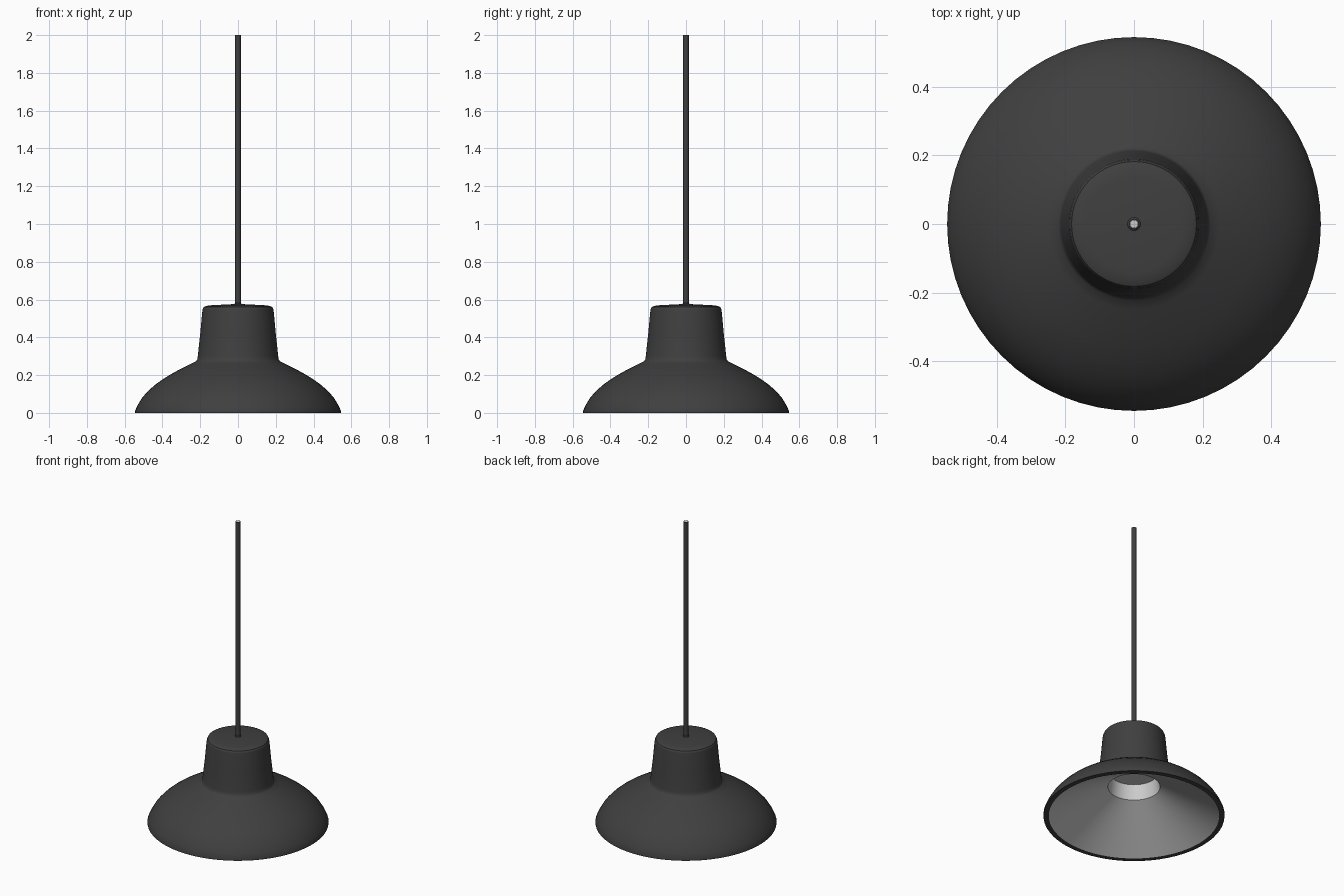
import bpy, bmesh, math

if "Cube" in bpy.data.objects:
    bpy.data.objects.remove(bpy.data.objects["Cube"])


def material(name, color):
    mat = bpy.data.materials.new(name)
    mat.diffuse_color = color
    mat.use_nodes = True
    mat.node_tree.nodes["Principled BSDF"].inputs["Base Color"].default_value = mat.diffuse_color
    return mat


dark = material("charcoal", (0.05, 0.05, 0.05, 1))


def revolve(name, profile, mat=None, segments=64, angle=30):
    """Spin an (r, z) profile round the z axis; a radius of 0 makes a pole."""
    bm = bmesh.new()
    rings = []
    for r, z in profile:
        if r == 0:
            rings.append([bm.verts.new((0, 0, z))] * segments)
        else:
            rings.append([bm.verts.new((r * math.cos(2 * math.pi * i / segments),
                                        r * math.sin(2 * math.pi * i / segments), z))
                          for i in range(segments)])
    for a, b in zip(rings, rings[1:]):
        for i in range(segments):
            j = (i + 1) % segments
            corners = list(dict.fromkeys((a[i], a[j], b[j], b[i])))
            bm.faces.new(corners)
    mesh = bpy.data.meshes.new(name)
    bm.to_mesh(mesh)
    bm.free()
    obj = bpy.data.objects.new(name, mesh)
    bpy.context.collection.objects.link(obj)
    if mat:
        mesh.materials.append(mat)
    bpy.ops.object.select_all(action='DESELECT')
    obj.select_set(True)
    bpy.context.view_layer.objects.active = obj
    bpy.ops.object.shade_smooth_by_angle(angle=math.radians(angle))
    return obj


# Outer bell and neck, with the flat dark rim underneath
revolve("shade", [
    (0.513, 0.0), (0.545, 0.0), (0.545, 0.01), (0.532, 0.04), (0.508, 0.08),
    (0.475, 0.117), (0.44, 0.148), (0.40, 0.177), (0.36, 0.202), (0.30, 0.235),
    (0.25, 0.26), (0.222, 0.274), (0.216, 0.282), (0.213, 0.30), (0.20, 0.42),
    (0.19, 0.53), (0.187, 0.55)], dark)

# Slightly domed cap closing the neck
revolve("cap", [(0.187, 0.55), (0.182, 0.56), (0.17, 0.566),
                (0.14, 0.57), (0.0, 0.577)], dark)

# Pale conical reflector and the lamp recess above it, facing inwards
revolve("reflector", [(0.157, 0.20), (0.513, 0.0)])
revolve("lamp_recess", [(0.0, 0.30), (0.145, 0.30), (0.157, 0.20)])

# Hanging cord with a small collar and a pale core showing at the cut end
revolve("cord_collar", [(0.019, 0.565), (0.019, 0.578), (0.014, 0.582)], dark, 24)
revolve("cord", [(0.015, 0.57), (0.015, 2.0), (0.011, 2.0)], dark, 24)
revolve("cord_core", [(0.011, 2.0), (0.0, 2.0)], None, 24)
